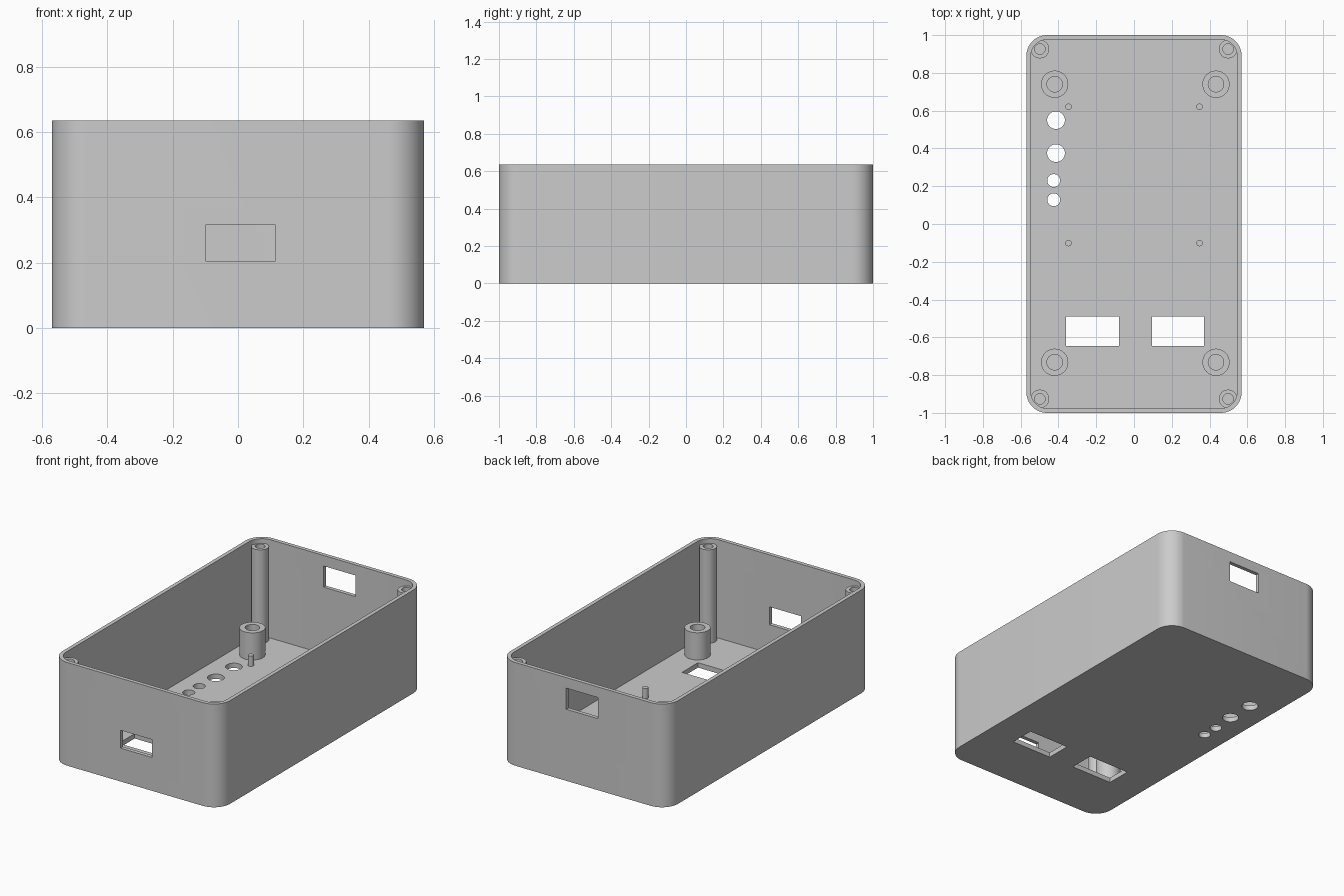
import bpy, bmesh, math
from mathutils import Matrix

cube = bpy.data.objects.get("Cube")
if cube:
    bpy.data.objects.remove(cube, do_unlink=True)

HX, HY, H = 0.57, 1.0, 0.635        # half width, half length, height
WALL, FLOOR, R = 0.024, 0.03, 0.11  # wall, floor, corner radius

grey = bpy.data.materials.new("plain grey")
grey.use_nodes = True
colour = (0.6, 0.6, 0.6, 1)
grey.diffuse_color = colour
grey.node_tree.nodes["Principled BSDF"].inputs["Base Color"].default_value = colour


def make(name, bm):
    bmesh.ops.recalc_face_normals(bm, faces=bm.faces)
    mesh = bpy.data.meshes.new(name)
    bm.to_mesh(mesh)
    bm.free()
    obj = bpy.data.objects.new(name, mesh)
    mesh.materials.append(grey)
    bpy.context.collection.objects.link(obj)
    return obj


def activate(obj):
    bpy.ops.object.select_all(action='DESELECT')
    obj.select_set(True)
    bpy.context.view_layer.objects.active = obj


def smooth(obj):
    activate(obj)
    bpy.ops.object.shade_smooth_by_angle(angle=math.radians(30))


def bridge(bm, a, b):
    for i in range(len(a)):
        j = (i + 1) % len(a)
        bm.faces.new((a[i], a[j], b[j], b[i]))


def rounded_ring(bm, inset, z, steps=12):
    r = R - inset
    ring = []
    for k, (sx, sy) in enumerate([(1, 1), (-1, 1), (-1, -1), (1, -1)]):
        for i in range(steps + 1):
            a = (k + i / steps) * math.pi / 2
            ring.append(bm.verts.new((sx * (HX - R) + r * math.cos(a),
                                      sy * (HY - R) + r * math.sin(a), z)))
    return ring


def lathe(name, x, y, profile, n=40):
    """Closed turned solid; profile runs from bottom centre to top centre."""
    bm = bmesh.new()
    rings = []
    for r, z in profile:
        rings.append([bm.verts.new((x + r * math.cos(i * math.tau / n),
                                    y + r * math.sin(i * math.tau / n), z))
                      for i in range(n)])
    for a, b in zip(rings, rings[1:]):
        bridge(bm, a, b)
    bm.faces.new(rings[0])
    bm.faces.new(rings[-1])
    return make(name, bm)


def tube(name, x, y, r, hole, top, bottom):
    base = FLOOR - 0.005
    smooth(lathe(name, x, y, [(r, base), (r, top), (hole, top), (hole, bottom)]))


def box(name, x0, x1, y0, y1, z0, z1):
    bm = bmesh.new()
    bmesh.ops.create_cube(bm, size=1, matrix=Matrix.Translation(
        ((x0 + x1) / 2, (y0 + y1) / 2, (z0 + z1) / 2))
        @ Matrix.Diagonal((x1 - x0, y1 - y0, z1 - z0, 1)))
    return make(name, bm)


# Open tray with rounded corners
bm = bmesh.new()
rings = [rounded_ring(bm, i, z) for i, z in
         [(0, 0), (0, H), (WALL, H), (WALL, FLOOR)]]
for a, b in zip(rings, rings[1:]):
    bridge(bm, a, b)
bm.faces.new(rings[0])
bm.faces.new(rings[-1])
tray = make("enclosure_tray", bm)

# Cutters: wall ports, floor slots, round floor holes
cutters = [
    box("front_port_cutter", -0.10, 0.115, -1.1, -0.9, 0.205, 0.315),
    box("back_port_cutter", -0.10, 0.115, 0.9, 1.1, 0.44, 0.57),
    box("slot_cutter", -0.36, -0.08, -0.645, -0.49, -0.1, 0.1),
    box("slot_cutter", 0.095, 0.37, -0.645, -0.49, -0.1, 0.1),
]
for x, y, r in [(-0.413, 0.55, 0.047), (-0.413, 0.375, 0.047),
                (-0.425, 0.23, 0.034), (-0.425, 0.128, 0.034)]:
    cutters.append(lathe("hole_cutter", x, y, [(r, -0.1), (r, 0.1)]))

for cutter in cutters:
    cutter.hide_render = True
    activate(tray)
    mod = tray.modifiers.new("cut", 'BOOLEAN')
    mod.operation = 'DIFFERENCE'
    mod.solver = 'EXACT'
    mod.object = cutter
    bpy.ops.object.modifier_apply(modifier=mod.name)
    bpy.data.objects.remove(cutter, do_unlink=True)
smooth(tray)

# Corner screw posts, mounting bosses and locating pins
for side, sx in (("left", 1), ("right", -1)):
    for end, sy in (("back", 1), ("front", -1)):
        tag = f"{end}_{side}"
        tube("corner_post_" + tag, sx * 0.498, sy * 0.926, 0.049, 0.028, 0.605, 0.2)
        tube("mounting_boss_" + tag, 0.007 + sx * 0.427, 0.004 + sy * 0.736,
             0.072, 0.041, 0.197, FLOOR + 0.002)
        smooth(lathe("locating_pin_" + tag, sx * 0.347, 0.26 + sy * 0.361,
                     [(0.017, FLOOR - 0.005), (0.017, 0.093)], 24))
